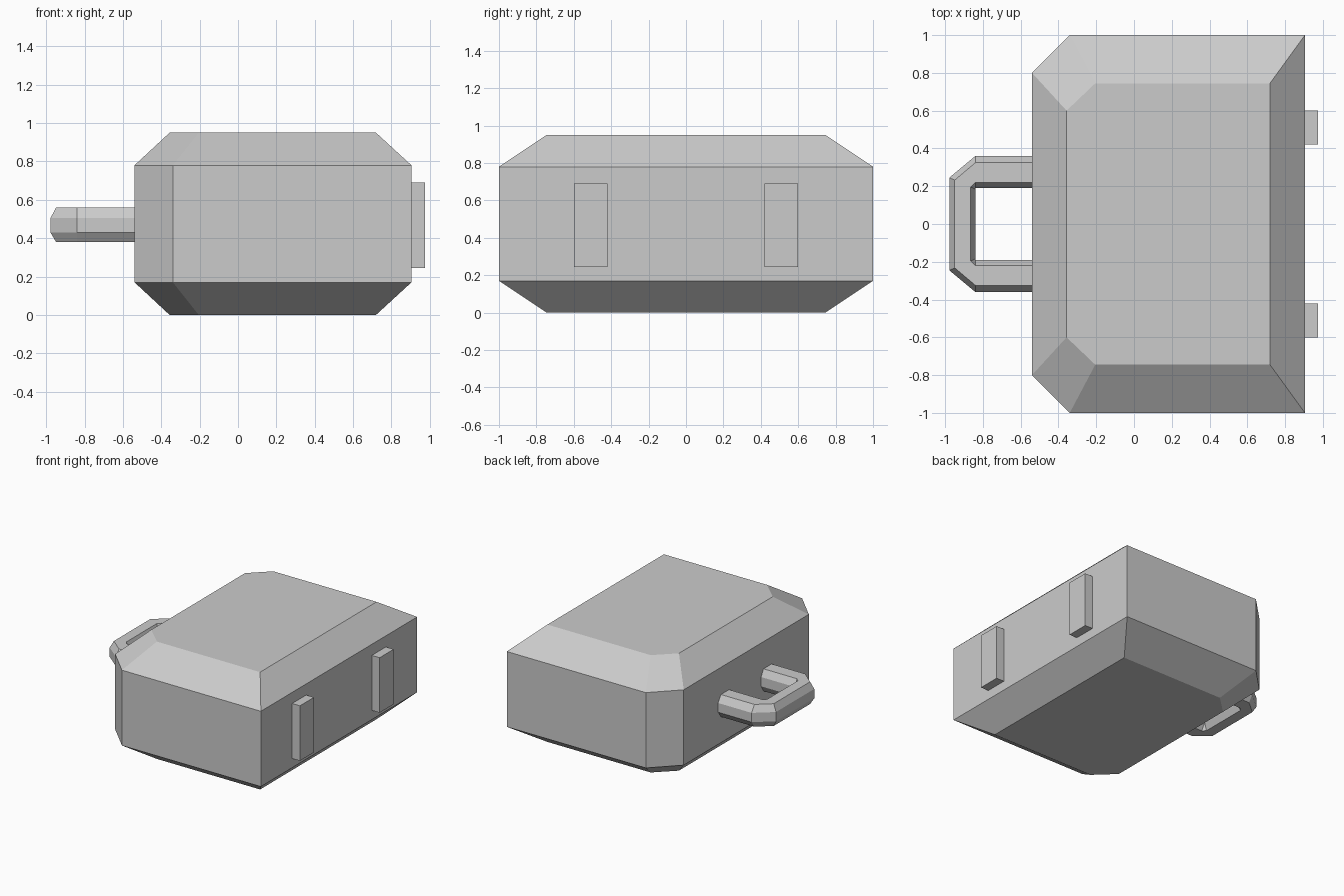
import bpy, bmesh

if "Cube" in bpy.data.objects:
    bpy.data.objects.remove(bpy.data.objects["Cube"])

def make_object(name, rings, close_ends=True):
    """Skin a list of equal-length vertex rings into a closed solid."""
    bm = bmesh.new()
    loops = [[bm.verts.new(p) for p in ring] for ring in rings]
    n = len(loops[0])
    for a, b in zip(loops, loops[1:]):
        for i in range(n):
            j = (i + 1) % n
            bm.faces.new((a[i], a[j], b[j], b[i]))
    if close_ends:
        bm.faces.new(loops[0])
        bm.faces.new(loops[-1])
    bmesh.ops.recalc_face_normals(bm, faces=bm.faces)
    mesh = bpy.data.meshes.new(name)
    bm.to_mesh(mesh)
    bm.free()
    obj = bpy.data.objects.new(name, mesh)
    bpy.context.collection.objects.link(obj)
    return obj

def mirrored(half):
    """Complete an outline given for +y with its -y mirror image."""
    return half + [(x, -y) for x, y in reversed(half)]

# Case body: wide middle with chamfered top and bottom
wide = mirrored([(0.905, 1.0), (-0.34, 1.0), (-0.54, 0.8)])
narrow = mirrored([(0.72, 0.745), (-0.205, 0.745), (-0.357, 0.6)])
levels = [(narrow, 0.0), (wide, 0.17), (wide, 0.78), (narrow, 0.95)]
make_object("case_body", [[(x, y, z) for x, y in o] for o, z in levels])

# Handle: octagonal section (fraction from inner to outer side, height)
section = [(0, 0.43), (0.18, 0.38), (0.79, 0.38), (1, 0.43),
           (1, 0.505), (0.79, 0.56), (0.18, 0.56), (0, 0.505)]
# inner and outer point of each station along the +y half
half = [((-0.53, 0.19), (-0.53, 0.36)),
        ((-0.84, 0.19), (-0.84, 0.36)),
        ((-0.84, 0.185), (-0.978, 0.245))]
stations = half + [((a, -b), (c, -d)) for (a, b), (c, d) in reversed(half)]
make_object("handle", [[(a + (c - a) * t, b + (d - b) * t, z) for t, z in section]
                       for (a, b), (c, d) in stations])

# Two hinge blocks on the right side
for label, s in (("back", 1), ("front", -1)):
    rect = [(0.905, 0.42 * s), (0.975, 0.42 * s), (0.975, 0.6 * s), (0.905, 0.6 * s)]
    make_object("hinge_" + label, [[(x, y, z) for x, y in rect] for z in (0.245, 0.69)])
